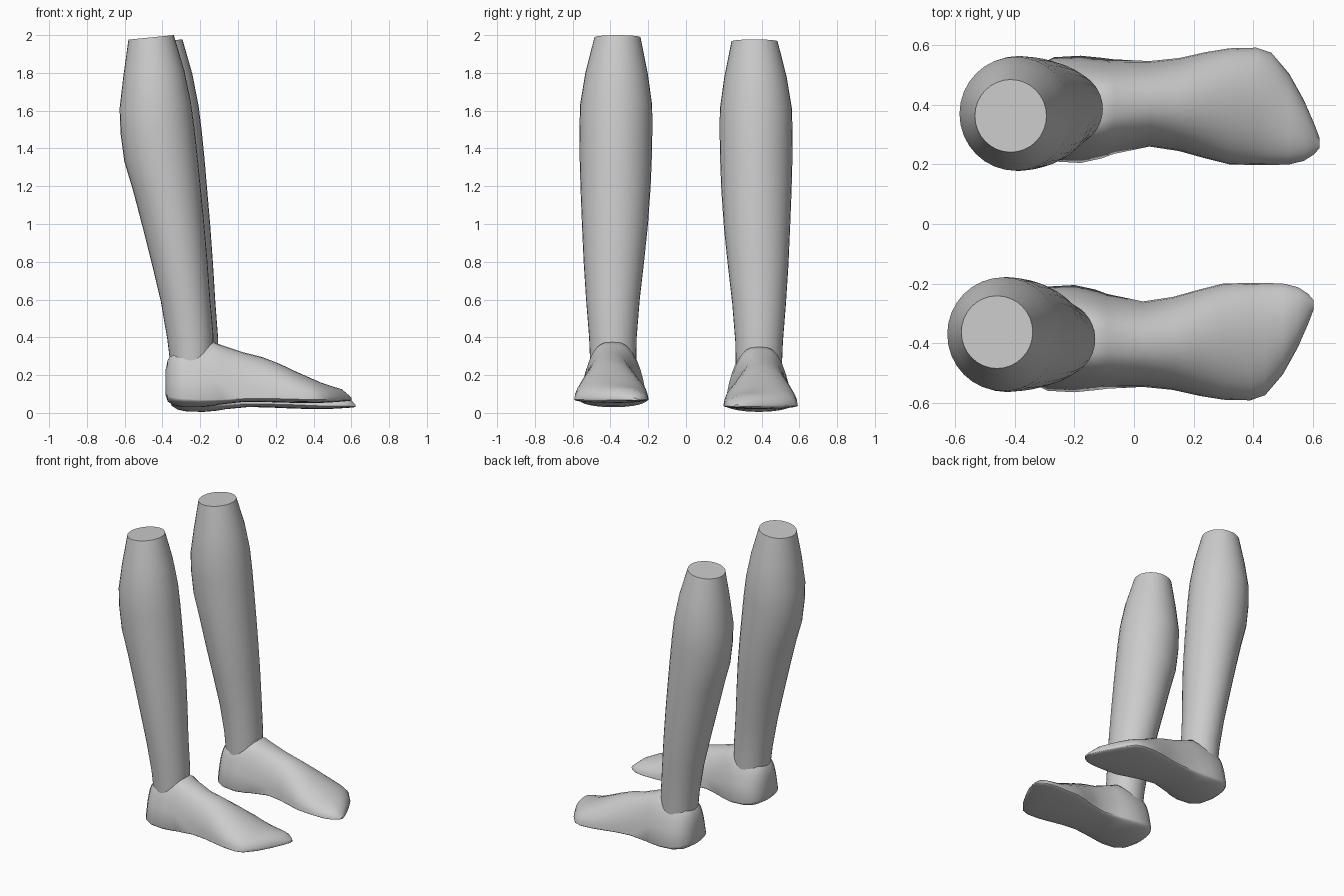
import bpy, bmesh, math
from mathutils import Matrix, Vector

if "Cube" in bpy.data.objects:
    bpy.data.objects.remove(bpy.data.objects["Cube"])

skin = bpy.data.materials.new("plain grey")
skin.diffuse_color = (0.6, 0.6, 0.6, 1)
skin.use_nodes = True
skin.node_tree.nodes["Principled BSDF"].inputs["Base Color"].default_value = skin.diffuse_color

# Shin rings: back x, front x, centre y, half width y, z
SHIN = [
    (-.350, -.130, -.385, .120, .20), (-.374, -.130, -.387, .126, .40),
    (-.408, -.148, -.387, .142, .60), (-.455, -.163, -.382, .160, .80),
    (-.505, -.180, -.376, .175, 1.0), (-.557, -.200, -.373, .186, 1.2),
    (-.602, -.215, -.372, .191, 1.35), (-.622, -.232, -.371, .193, 1.5),
    (-.627, -.250, -.370, .191, 1.63), (-.607, -.285, -.368, .165, 1.8),
    (-.580, -.340, -.363, .122, 1.988),
]

# Foot sections: x, inner y, outer y, sole z, edge z, top z, boxiness (1 = ankle)
FOOT = [
    (-.385, -.34, -.43, .10, .13, .22, 1), (-.372, -.28, -.49, .06, .09, .28, 1),
    (-.340, -.235, -.535, .04, .08, .33, 1), (-.290, -.210, -.560, .03, .075, .355, 1),
    (-.200, -.205, -.565, .03, .07, .36, 1), (-.130, -.220, -.558, .037, .07, .375, .9),
    (-.090, -.235, -.553, .045, .07, .36, .6), (.030, -.260, -.547, .058, .075, .32, .3),
    (.130, -.245, -.557, .058, .075, .295, .1), (.220, -.220, -.577, .055, .075, .26, 0),
    (.300, -.200, -.590, .053, .073, .222, 0), (.390, -.198, -.592, .053, .07, .182, 0),
    (.440, -.198, -.575, .053, .07, .160, .1), (.500, -.200, -.505, .056, .07, .140, .2),
    (.550, -.212, -.415, .060, .07, .125, .2), (.585, -.235, -.335, .063, .07, .095, .2),
    (.602, -.255, -.290, .066, .07, .078, .2),
]


def shin_ring(r, n=32):
    back, front, cy, w, z = r
    cx, rx = (back + front) / 2, (front - back) / 2
    ring = []
    for i in range(n):
        a = 2 * math.pi * i / n
        ring.append(Vector((cx + rx * math.cos(a), cy + w * math.sin(a),
                            z + .1 * rx * math.cos(a))))
    return ring


def foot_ring(s, n=32):
    x, inner, outer, sole, edge, top, box = s
    c, w = (inner + outer) / 2, (inner - outer) / 2
    power = 1 - .4 * box
    ring = []
    for i in range(n):
        a = 2 * math.pi * i / n
        co, si = math.cos(a), math.sin(a)
        if si >= 0:      # domed upper, narrowing towards the ankle
            h = si ** power
            y = math.copysign(abs(co) ** power, co) * w * (1 - .3 * box * h)
            z = edge + (top - edge) * h
        else:            # shallow rounded sole
            y, z = w * co, edge + (edge - sole) * si
        ring.append(Vector((x, c + y, z)))
    return ring


def loft(name, rings, place):
    """Skin a list of equal rings, cap both ends and place the result."""
    bm = bmesh.new()
    loops = [[bm.verts.new(place @ p) for p in ring] for ring in rings]
    n = len(loops[0])
    for a, b in zip(loops, loops[1:]):
        for i in range(n):
            j = (i + 1) % n
            bm.faces.new((a[i], a[j], b[j], b[i]))
    bm.faces.new(loops[0])
    bm.faces.new(loops[-1])
    bmesh.ops.recalc_face_normals(bm, faces=bm.faces)
    mesh = bpy.data.meshes.new(name)
    bm.to_mesh(mesh)
    bm.free()
    mesh.materials.append(skin)
    obj = bpy.data.objects.new(name, mesh)
    bpy.context.collection.objects.link(obj)
    bpy.ops.object.select_all(action='DESELECT')
    obj.select_set(True)
    bpy.context.view_layer.objects.active = obj
    bpy.ops.object.shade_smooth_by_angle(angle=math.radians(40))


# Second leg is mirrored, leaning slightly further forward
near = Matrix.Identity(4)
far = (Matrix.Translation((.02, 0, -.027)) @ Matrix.Rotation(.013, 4, 'Y')
       @ Matrix.Diagonal((1, -1, 1, 1)))

for side, place in (("near", near), ("far", far)):
    loft(side + "_shin", [shin_ring(r) for r in SHIN], place)
    loft(side + "_foot", [foot_ring(s) for s in FOOT], place)
